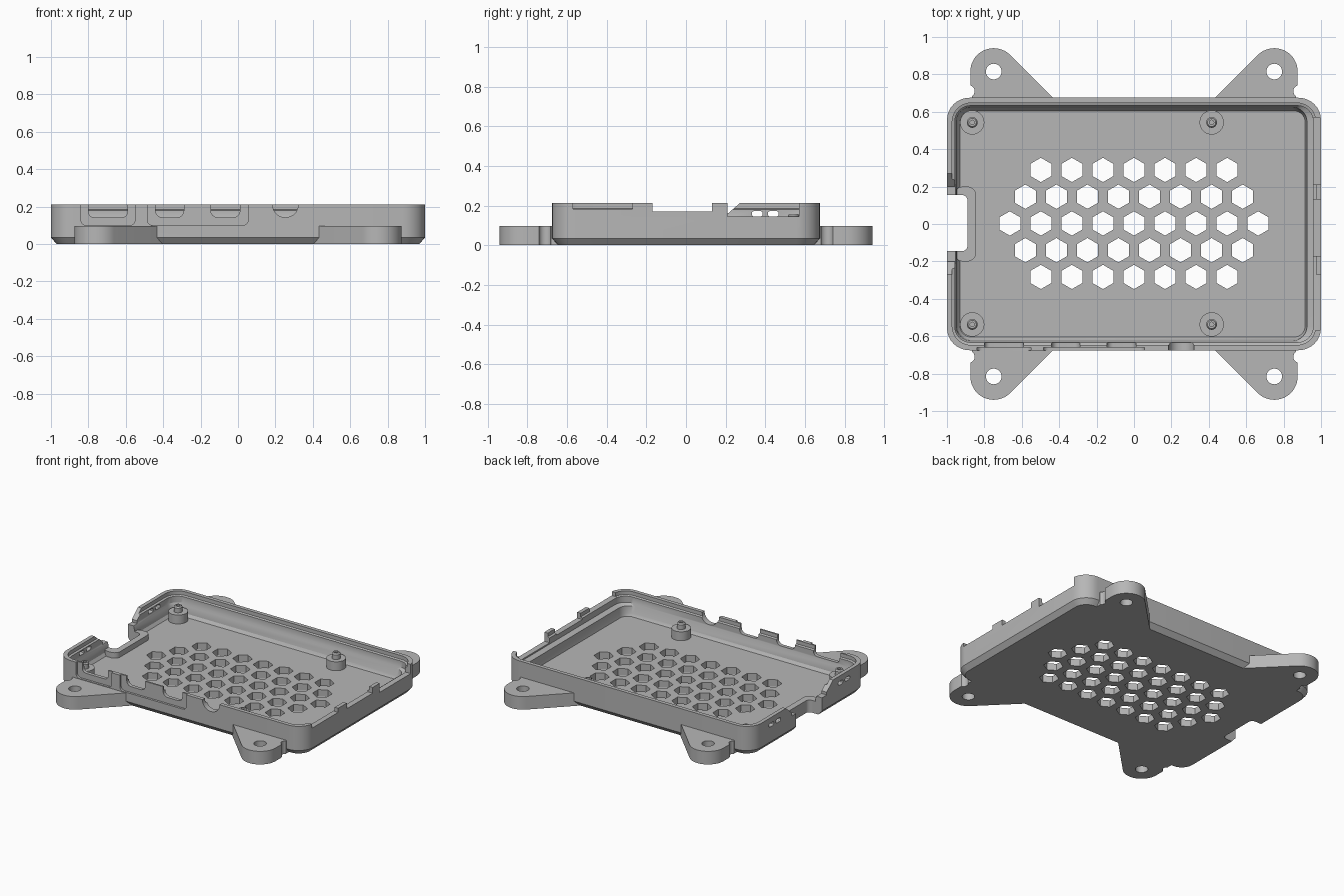
import bpy, bmesh, math
from math import cos, sin, radians, pi

cube = bpy.data.objects.get("Cube")
if cube:
    bpy.data.objects.remove(cube, do_unlink=True)

GREY = (0.47, 0.47, 0.47, 1)
mat = bpy.data.materials.new("plain grey plastic")
mat.use_nodes = True
mat.diffuse_color = GREY
mat.node_tree.nodes["Principled BSDF"].inputs["Base Color"].default_value = GREY
TOP, BIG = 0.212, 0.4


def loft(bm, rings):
    """Skin a stack of equal rings and cap both ends."""
    loops = [[bm.verts.new(p) for p in ring] for ring in rings]
    n = len(loops[0])
    for a, b in zip(loops, loops[1:]):
        for i in range(n):
            j = (i + 1) % n
            bm.faces.new((a[i], a[j], b[j], b[i]))
    bm.faces.new(loops[0][::-1])
    bm.faces.new(loops[-1])


def make(name, *stacks):
    bm = bmesh.new()
    for rings in stacks:
        loft(bm, rings)
    bmesh.ops.recalc_face_normals(bm, faces=bm.faces)
    me = bpy.data.meshes.new(name)
    bm.to_mesh(me)
    bm.free()
    me.materials.append(mat)
    ob = bpy.data.objects.new(name, me)
    bpy.context.collection.objects.link(ob)
    return ob


def prism(pts, axis, lo, hi):
    put = {"x": lambda u, v, w: (w, u, v),
           "y": lambda u, v, w: (u, w, v),
           "z": lambda u, v, w: (u, v, w)}[axis]
    return [[put(u, v, w) for u, v in pts] for w in (lo, hi)]


def arc(cx, cy, r, a0, a1, n=8):
    return [(cx + r * cos(radians(a0 + (a1 - a0) * i / n)),
             cy + r * sin(radians(a0 + (a1 - a0) * i / n))) for i in range(n + 1)]


def circle(cx, cy, r, n=24, turn=0.0):
    return [(cx + r * cos(2 * pi * i / n + turn),
             cy + r * sin(2 * pi * i / n + turn)) for i in range(n)]


def rect(x0, x1, y0, y1, r, n=8):
    return (arc(x1 - r, y1 - r, r, 0, 90, n) + arc(x0 + r, y1 - r, r, 90, 180, n)
            + arc(x0 + r, y0 + r, r, 180, 270, n) + arc(x1 - r, y0 + r, r, 270, 360, n))


def u_shape(x0, x1, z0, r):
    """Open-topped slot with a rounded bottom."""
    return (arc(x0 + r, z0 + r, r, 180, 270) + arc(x1 - r, z0 + r, r, 270, 360)
            + [(x1, BIG), (x0, BIG)])


def combine(target, tool, operation="DIFFERENCE"):
    mod = target.modifiers.new("cut", "BOOLEAN")
    mod.operation, mod.solver, mod.object = operation, "EXACT", tool
    tool.hide_render = True
    bpy.context.view_layer.objects.active = target
    bpy.ops.object.modifier_apply(modifier=mod.name)
    bpy.data.objects.remove(tool, do_unlink=True)


def cut(target, *stacks):
    combine(target, make("cutter", *stacks))


def smooth(ob):
    bpy.ops.object.select_all(action="DESELECT")
    ob.select_set(True)
    bpy.context.view_layer.objects.active = ob
    bpy.ops.object.shade_smooth_by_angle(angle=radians(30))


# Tray shell: (inset, height, corner radius, inward shift of the +x side)
section = [(0.03, 0, 0.09, 0), (0, 0.035, 0.12, 0), (0, TOP, 0.12, 0),
           (0.028, TOP, 0.1, 0), (0.028, 0.185, 0.1, 0), (0.042, 0.18, 0.085, 0),
           (0.042, 0.135, 0.085, 0), (0.05, 0.12, 0.08, 0.025),
           (0.055, 0.07, 0.075, 0.025), (0.07, 0.05, 0.06, 0.015)]
tray = make("tray", [[(x, y, z) for x, y in
                      rect(-1 + i, 1 - i - s, -0.675 + i, 0.675 - i, r)]
                     for i, z, r, s in section])

# Raised rim around the card notch, then the notch itself
rim = rect(-0.96, -0.845, -0.2, 0.2, 0.045)
combine(tray, make("notch_rim", prism(rim, "z", 0.02, 0.09)), "UNION")
cut(tray, prism(rect(-1.2, -0.89, -0.145, 0.155, 0.03), "z", -0.1, BIG))
cut(tray, prism([(-0.2, 0.13), (0.2, 0.13), (0.2, 0.15), (0.28, 0.22),
                 (0.28, BIG), (-0.28, BIG), (-0.28, 0.22), (-0.2, 0.15)], "x", -1.1, -0.9))

# Hexagonal vents in staggered rows
vents = []
for row in range(-2, 3):
    count = 9 - abs(row)
    for i in range(count):
        x = (i - (count - 1) / 2) * 0.166
        vents.append(prism(circle(x, 0.003 + row * 0.143, 0.065, 6, pi / 6), "z", -0.1, 0.1))
cut(tray, *vents)

# Port recesses and openings in the front wall
cut(tray, *[prism(u_shape(a, b, 0.1, 0.03), "y", -0.8, -0.659)
            for a, b in ((-0.84, -0.55), (-0.485, 0.055))])
cut(tray, *[prism(u_shape(a, b, 0.143, r), "y", -0.8, -0.56)
            for a, b, r in ((-0.8, -0.59, 0.03), (-0.44, -0.29, 0.035),
                            (-0.145, 0.01, 0.035), (0.185, 0.322, 0.066))])

# Lowered spans in the +x wall that leave two tabs standing
cut(tray, *[prism([(a, z), (b, z), (b, BIG), (a, BIG)], "x", 0.85, 1.1)
            for a, b, z in ((0.21, 0.57, 0.145), (-0.17, 0.13, 0.17), (-0.57, -0.27, 0.182))])

# Paired small slots in the -x wall
cut(tray, *[prism(rect(y - 0.027, y + 0.027, 0.145, 0.172, 0.01, 3), "x", -1.1, -0.9)
            for y in (-0.44, -0.36, 0.36, 0.44)])
smooth(tray)

# Board posts with locating pins
for k, (px, py) in enumerate([(x, y) for x in (-0.865, 0.415) for y in (-0.537, 0.543)]):
    steps = [(0.065, 0.04), (0.065, 0.115), (0.029, 0.115), (0.029, 0.148),
             (0.022, 0.158), (0.012, 0.158), (0.012, 0.13)]
    smooth(make(f"board_post_{k + 1}",
                [[(x, y, z) for x, y in circle(px, py, r)] for r, z in steps]))

# Mounting ears with screw holes
outline = (arc(0.75, 0.815, 0.125, 0, 135, 18) + [(0.399, 0.64), (0.865, 0.64), (0.865, 0.682)]
           + arc(0.885, 0.71, 0.033, 235, 110) + [(0.875, 0.75)])
for sx, side in ((-1, "right"), (1, "left")):
    for sy, end in ((-1, "front"), (1, "back")):
        ear = make(f"{end}_{side}_ear",
                   prism([(sx * x, sy * y) for x, y in outline], "z", 0, 0.096))
        cut(ear, prism(circle(sx * 0.75, sy * 0.815, 0.042), "z", -0.1, 0.2))
        smooth(ear)
